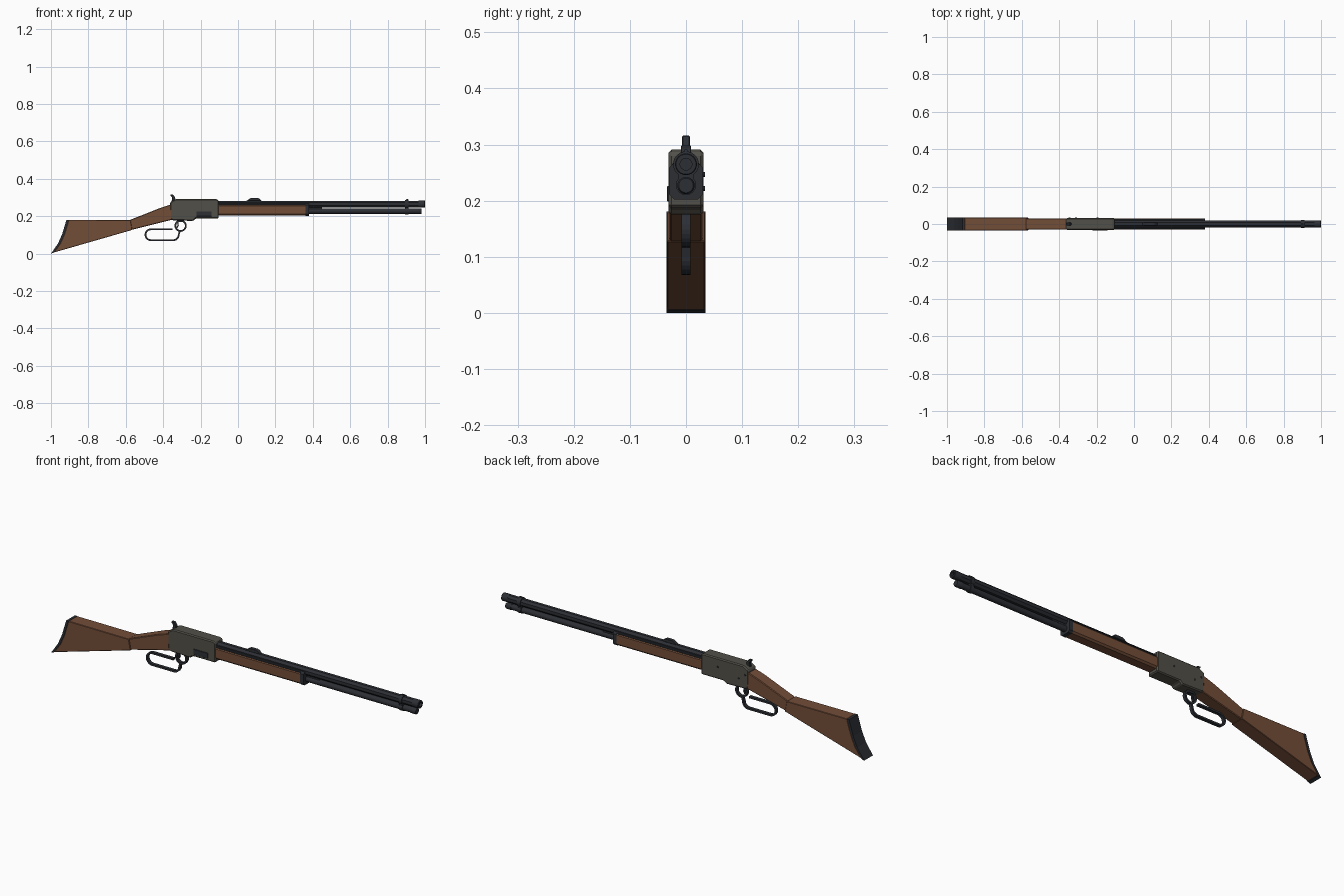
import bpy, bmesh, math
from mathutils import Vector

if "Cube" in bpy.data.objects:
    bpy.data.objects.remove(bpy.data.objects["Cube"])


def material(name, rgb):
    m = bpy.data.materials.new(name)
    m.diffuse_color = (*rgb, 1)
    m.use_nodes = True
    m.node_tree.nodes["Principled BSDF"].inputs["Base Color"].default_value = m.diffuse_color
    return m


WOOD = material("walnut", (0.17, 0.075, 0.04))
STEEL = material("blued_steel", (0.025, 0.028, 0.034))
CASE = material("receiver_metal", (0.085, 0.08, 0.066))


def finish(name, bm, mat, bevel=0, smooth=False):
    bmesh.ops.recalc_face_normals(bm, faces=bm.faces)
    me = bpy.data.meshes.new(name)
    bm.to_mesh(me)
    bm.free()
    me.materials.append(mat)
    ob = bpy.data.objects.new(name, me)
    bpy.context.collection.objects.link(ob)
    if bevel:
        b = ob.modifiers.new("bevel", "BEVEL")
        b.width, b.segments = bevel, 1
    if smooth:
        bpy.context.view_layer.objects.active = ob
        bpy.ops.object.select_all(action='DESELECT')
        ob.select_set(True)
        bpy.ops.object.shade_smooth_by_angle(angle=math.radians(35))
    return ob


def slab(name, pts, half, mat, bevel=0, y=0):
    """Side profile (x, z) extruded across y."""
    bm = bmesh.new()
    f = bm.faces.new([bm.verts.new((x, y - half, z)) for x, z in pts])
    r = bmesh.ops.extrude_face_region(bm, geom=[f])
    bmesh.ops.translate(bm, vec=(0, 2 * half, 0),
                        verts=[v for v in r["geom"] if isinstance(v, bmesh.types.BMVert)])
    return finish(name, bm, mat, bevel)


def box(name, x0, x1, half, z0, z1, mat, bevel=0, y=0):
    return slab(name, [(x0, z0), (x1, z0), (x1, z1), (x0, z1)], half, mat, bevel, y)


def prism(name, x0, x1, section, mat):
    """Cross-section (y, z) extruded along x."""
    bm = bmesh.new()
    f = bm.faces.new([bm.verts.new((x0, y, z)) for y, z in section])
    r = bmesh.ops.extrude_face_region(bm, geom=[f])
    bmesh.ops.translate(bm, vec=(x1 - x0, 0, 0),
                        verts=[v for v in r["geom"] if isinstance(v, bmesh.types.BMVert)])
    return finish(name, bm, mat)


def lathe(name, rings, z, mat, n=20, smooth=True):
    """Rings of (x, radius) around the x axis at height z, capped at both ends."""
    bm = bmesh.new()
    loops = []
    for x, r in rings:
        loops.append([bm.verts.new((x, r * math.cos(a), z + r * math.sin(a)))
                      for a in [2 * math.pi * (i + .5) / n for i in range(n)]])
    for a, b in zip(loops, loops[1:]):
        for i in range(n):
            bm.faces.new((a[i], a[(i + 1) % n], b[(i + 1) % n], b[i]))
    bm.faces.new(loops[0])
    bm.faces.new(loops[-1])
    return finish(name, bm, mat, 0, smooth)


def strap(name, pts, half_y, t, mat, closed=False):
    """Flat metal band of thickness t following an (x, z) path."""
    bm = bmesh.new()
    rings, n = [], len(pts)
    for i, (x, z) in enumerate(pts):
        a = pts[(i - 1) % n] if closed or i else pts[0]
        b = pts[(i + 1) % n] if closed or i < n - 1 else pts[-1]
        d = Vector((b[0] - a[0], b[1] - a[1])).normalized()
        nx, nz = -d.y * t / 2, d.x * t / 2
        rings.append([bm.verts.new((x + s * nx, y, z + s * nz))
                      for s, y in ((1, -half_y), (1, half_y), (-1, half_y), (-1, -half_y))])
    for a, b in zip(rings, rings[1:] + (rings[:1] if closed else [])):
        for i in range(4):
            bm.faces.new((a[i], a[(i + 1) % 4], b[(i + 1) % 4], b[i]))
    if not closed:
        bm.faces.new(rings[0])
        bm.faces.new(rings[-1])
    return finish(name, bm, mat)


def arc(cx, cz, r, a0, a1, n):
    return [(cx + r * math.cos(math.radians(a0 + (a1 - a0) * i / n)),
             cz + r * math.sin(math.radians(a0 + (a1 - a0) * i / n))) for i in range(n + 1)]


# Stock, wrist and curved butt plate
butt = [(-1.0, 0.003), (-0.962, 0.055), (-0.94, 0.105), (-0.917, 0.181)]
inner = [(x + 0.012, z) for x, z in butt]
slab("stock", [(-0.985, 0.006), (-0.565, 0.127), (-0.575, 0.18)] + inner[::-1][:3], 0.034, WOOD, 0.002)
slab("butt_plate", [(-1.0, 0), (-0.985, 0.005)] + inner[1:] + butt[::-1][:3], 0.0345, STEEL)
slab("wrist", [(-0.578, 0.125), (-0.35, 0.182), (-0.35, 0.266), (-0.42, 0.243), (-0.578, 0.18)],
     0.0295, WOOD, 0.003)

# Receiver with loading gate and screws
slab("receiver", [(-0.362, 0.186), (-0.35, 0.178), (-0.24, 0.175), (-0.228, 0.187), (-0.103, 0.187),
                  (-0.103, 0.285), (-0.115, 0.291), (-0.335, 0.291), (-0.364, 0.274)],
     0.031, CASE, 0.005)
box("loading_gate", -0.222, -0.142, 0.003, 0.199, 0.226, STEEL, 0.001, y=-0.031)
for i, (x, z) in enumerate([(-0.195, 0.247), (-0.31, 0.222), (-0.345, 0.247)]):
    slab("screw_%d" % i, arc(x, z, 0.0045, 0, 330, 11), 0.003, STEEL, y=0.0305)

# Hammer
slab("hammer", [(-0.334, 0.28), (-0.336, 0.3), (-0.346, 0.315), (-0.36, 0.316), (-0.361, 0.309),
                (-0.352, 0.3), (-0.356, 0.27)], 0.007, STEEL, 0.0015)

# Barrel, muzzle and magazine tube
lathe("barrel", [(-0.12, 0.0192), (0.975, 0.0192)], 0.265, STEEL, 8, False)
lathe("muzzle", [(0.965, 0.0195), (0.998, 0.0195), (1.0, 0.018), (1.0, 0.0105), (0.97, 0.0105)], 0.265, STEEL)
lathe("magazine_tube", [(-0.12, 0.014), (0.955, 0.014)], 0.227, STEEL)
lathe("tube_cap", [(0.95, 0.0155), (0.978, 0.0155), (0.982, 0.013)], 0.227, STEEL)
box("barrel_spacer", 0.375, 0.45, 0.006, 0.238, 0.25, STEEL)


# Octagonal fore-end section and its cap
def section(w, lo, hi, c):
    return [(-w + c, lo), (w - c, lo), (w, lo + c), (w, hi - c), (w - c, hi),
            (-w + c, hi), (-w, hi - c), (-w, lo + c)]


prism("fore_end", -0.104, 0.366, section(0.029, 0.204, 0.264, 0.008), WOOD)
prism("fore_end_top", -0.104, 0.366, section(0.026, 0.258, 0.267, 0.003), STEEL)
prism("fore_end_cap", 0.36, 0.38, section(0.03, 0.202, 0.268, 0.009), STEEL)

# Barrel band wrapping both tubes
lathe("band_upper", [(0.893, 0.023), (0.911, 0.023)], 0.265, STEEL)
lathe("band_lower", [(0.893, 0.018), (0.911, 0.018)], 0.228, STEEL)
box("band_bridge", 0.893, 0.911, 0.014, 0.232, 0.258, STEEL)

# Sights
slab("rear_sight", [(0.045, 0.282), (0.125, 0.282), (0.116, 0.293), (0.105, 0.298),
                    (0.07, 0.298), (0.055, 0.289)], 0.009, STEEL, 0.001)
slab("front_sight", [(0.892, 0.283), (0.912, 0.283), (0.91, 0.291), (0.9, 0.291)], 0.003, STEEL)

# Trigger ring and finger loop of the lever
strap("trigger_ring", arc(-0.307, 0.149, 0.028, 0, 345, 23), 0.008, 0.009, STEEL, True)
loop = ([(-0.35, 0.13)] + arc(-0.466, 0.101, 0.029, 90, 270, 10)
        + arc(-0.346, 0.101, 0.029, -90, 0, 6) + [(-0.311, 0.122)])
strap("lever_loop", loop, 0.008, 0.009, STEEL)
box("lever_root", -0.325, -0.29, 0.008, 0.168, 0.182, STEEL)
strap("trigger", [(-0.318, 0.18), (-0.322, 0.165), (-0.32, 0.15), (-0.327, 0.138)], 0.005, 0.007, STEEL)
